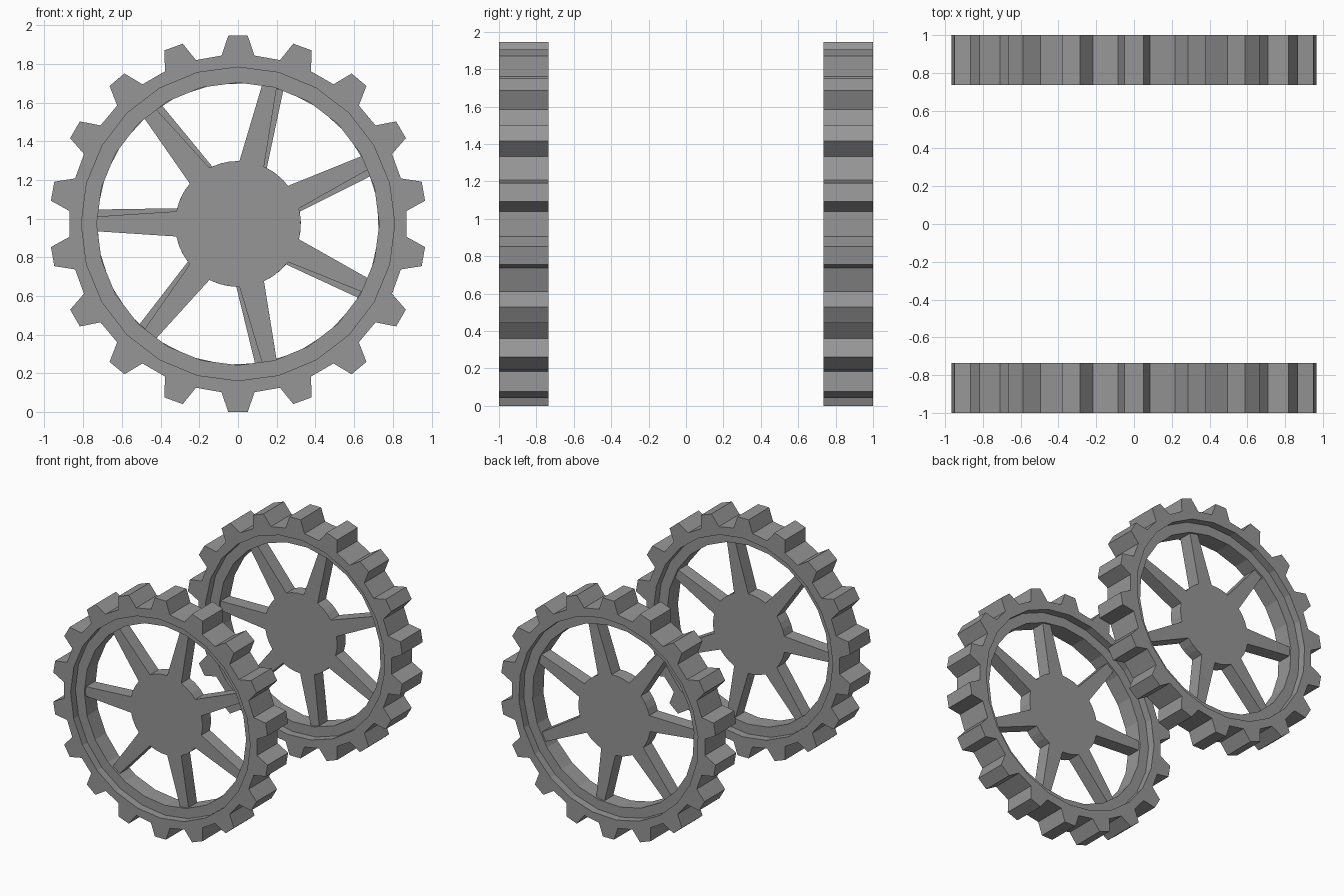
import bpy
import bmesh
from math import sin, cos, radians, degrees, asin

cube = bpy.data.objects.get("Cube")
if cube:
    bpy.data.objects.remove(cube)

TEETH, SPOKES, FACETS = 18, 7, 24
CENTRE_Z = 0.973
HALF = 0.1325        # half thickness of the rim
LEDGE = 0.07         # half thickness of the inner ledge
WEB = 0.055          # half thickness of hub and spokes

grey = bpy.data.materials.new("grey_metal")
grey.use_nodes = True
colour = (0.305, 0.305, 0.305, 1)
grey.diffuse_color = colour
grey.node_tree.nodes["Principled BSDF"].inputs["Base Color"].default_value = colour


def polar(radius, angle):
    return radius * cos(radians(angle)), radius * sin(radians(angle))


def gear_outline():
    """Trapezoid teeth with straight valleys, four points per tooth."""
    tooth = [(0.874, -5.6), (0.974, -2.95), (0.974, 2.95), (0.874, 5.6)]
    return [polar(r, 90 + k * 360 / TEETH + a) for k in range(TEETH) for r, a in tooth]


def bore_outline(radius, turn):
    """Faceted circle sampled with as many points as the gear outline."""
    points, count, side = [], TEETH * 4, 360 / FACETS
    for i in range(count):
        a = 80 + i * 360 / count
        r = radius * cos(radians(side / 2)) / cos(radians((a - turn) % side - side / 2))
        points.append(polar(r, a))
    return points


def web_outline(turn):
    """Hub and tapered spokes as one outline."""
    hub, reach, root, tip = 0.325, 0.75, 0.065, 0.037
    step = 360 / SPOKES
    root_a, tip_a = degrees(asin(root / hub)), degrees(asin(tip / reach))
    points = []
    for k in range(SPOKES):
        a = 180 + turn + k * step
        points += [polar(hub, a - root_a), polar(reach, a - tip_a),
                   polar(reach, a + tip_a), polar(hub, a + root_a)]
        gap = step - 2 * root_a
        points += [polar(hub, a + root_a + gap * j / 3) for j in (1, 2)]
    return points


def build(name, layers, y, ring):
    """Bridge matching outlines; close them as a ring or cap the two ends."""
    bm = bmesh.new()
    loops = [[bm.verts.new((px, depth, pz)) for px, pz in outline]
             for outline, depth in layers]
    pairs = list(zip(loops, loops[1:]))
    if ring:
        pairs.append((loops[-1], loops[0]))
    else:
        bm.faces.new(loops[0])
        bm.faces.new(loops[-1])
    for a, b in pairs:
        for i in range(len(a)):
            j = (i + 1) % len(a)
            bm.faces.new((a[i], a[j], b[j], b[i]))
    bmesh.ops.recalc_face_normals(bm, faces=bm.faces)
    mesh = bpy.data.meshes.new(name)
    bm.to_mesh(mesh)
    bm.free()
    mesh.materials.append(grey)
    obj = bpy.data.objects.new(name, mesh)
    obj.location = (0, y, CENTRE_Z)
    bpy.context.collection.objects.link(obj)


def wheel(side, y, turn):
    # Toothed rim with a stepped bore on both faces
    gear = gear_outline()
    wide, narrow = bore_outline(0.81, turn), bore_outline(0.73, turn)
    build(side + "_toothed_rim",
          [(gear, -HALF), (wide, -HALF), (wide, -LEDGE), (narrow, -LEDGE),
           (narrow, LEDGE), (wide, LEDGE), (wide, HALF), (gear, HALF)], y, True)
    # Hub and spokes
    web = web_outline(turn)
    build(side + "_hub_and_spokes", [(web, -WEB), (web, WEB)], y, False)


wheel("front", HALF - 1, 0)
wheel("rear", 1 - HALF, 100)
